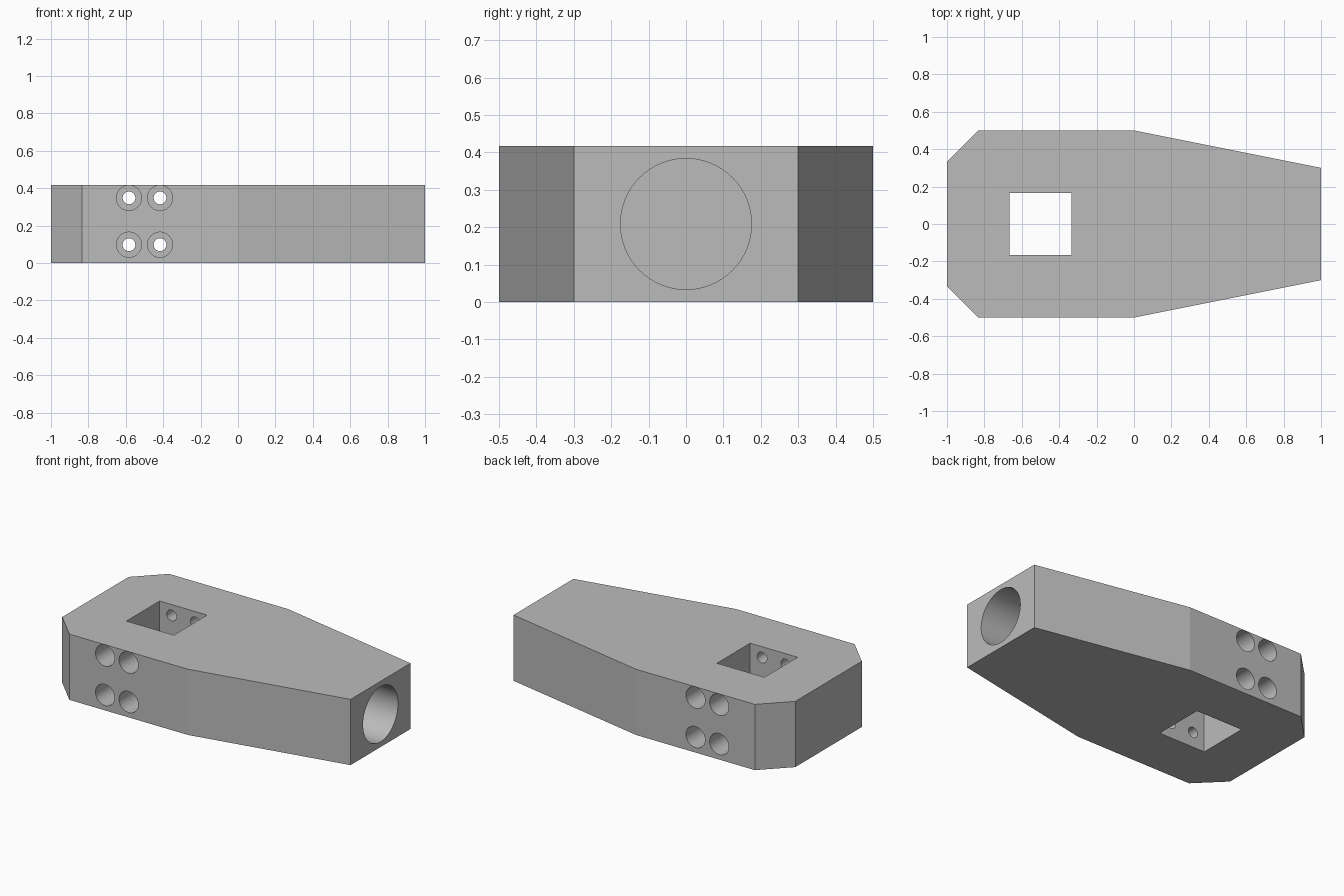
import bpy, bmesh, math

cube = bpy.data.objects.get("Cube")
if cube:
    bpy.data.objects.remove(cube, do_unlink=True)

HEIGHT = 0.417

grey = bpy.data.materials.new("plain grey")
grey.use_nodes = True
GREY = (0.5, 0.5, 0.5, 1)
grey.diffuse_color = GREY
grey.node_tree.nodes["Principled BSDF"].inputs["Base Color"].default_value = GREY


def make_body():
    """Extrude the mirrored plan outline into a solid block."""
    half = [(-1, 0.333), (-0.833, 0.5), (0, 0.5), (1, 0.3)]
    outline = [(x, -y) for x, y in half] + half[::-1]
    bm = bmesh.new()
    base = bm.faces.new([bm.verts.new((x, y, 0)) for x, y in outline])
    top = bmesh.ops.extrude_face_region(bm, geom=[base])["geom"]
    verts = [v for v in top if isinstance(v, bmesh.types.BMVert)]
    bmesh.ops.translate(bm, verts=verts, vec=(0, 0, HEIGHT))
    bmesh.ops.recalc_face_normals(bm, faces=bm.faces)
    mesh = bpy.data.meshes.new("body_block")
    bm.to_mesh(mesh)
    bm.free()
    obj = bpy.data.objects.new("body_block", mesh)
    bpy.context.collection.objects.link(obj)
    mesh.materials.append(grey)
    return obj


def cut(body, cutter):
    """Subtract the cutter, then discard it."""
    cutter.hide_render = True
    cutter.data.materials.append(grey)
    mod = body.modifiers.new("cut", 'BOOLEAN')
    mod.operation = 'DIFFERENCE'
    mod.solver = 'EXACT'
    mod.object = cutter
    bpy.ops.object.select_all(action='DESELECT')
    bpy.context.view_layer.objects.active = body
    body.select_set(True)
    bpy.ops.object.modifier_apply(modifier=mod.name)
    bpy.data.objects.remove(cutter, do_unlink=True)


def cylinder(radius, length, centre, rotation, sides=48):
    bpy.ops.mesh.primitive_cylinder_add(vertices=sides, radius=radius, depth=length,
                                        location=centre, rotation=rotation)
    return bpy.context.object


body = make_body()

# Square pocket straight through the thickness
bpy.ops.mesh.primitive_cube_add(size=1, location=(-0.5, 0, HEIGHT / 2))
pocket = bpy.context.object
pocket.scale = (0.333, 0.333, 1)
cut(body, pocket)

# Blind round bore in the narrow end
BORE_DEPTH = 1.0
cut(body, cylinder(0.175, 2 * BORE_DEPTH, (1, 0, HEIGHT / 2), (0, math.pi / 2, 0), 96))

# Four counterbored bolt holes running side to side
COUNTERBORE = 0.25
for x in (-0.583, -0.417):
    for z in (0.098, 0.348):
        turn = (math.pi / 2, 0, 0)
        cut(body, cylinder(0.034, 1.4, (x, 0, z), turn))
        for side in (-0.5, 0.5):
            cut(body, cylinder(0.067, 2 * COUNTERBORE, (x, side, z), turn))

# Smooth bores, sharp block edges
bpy.ops.object.select_all(action='DESELECT')
body.select_set(True)
bpy.context.view_layer.objects.active = body
bpy.ops.object.shade_smooth_by_angle(angle=math.radians(10))
